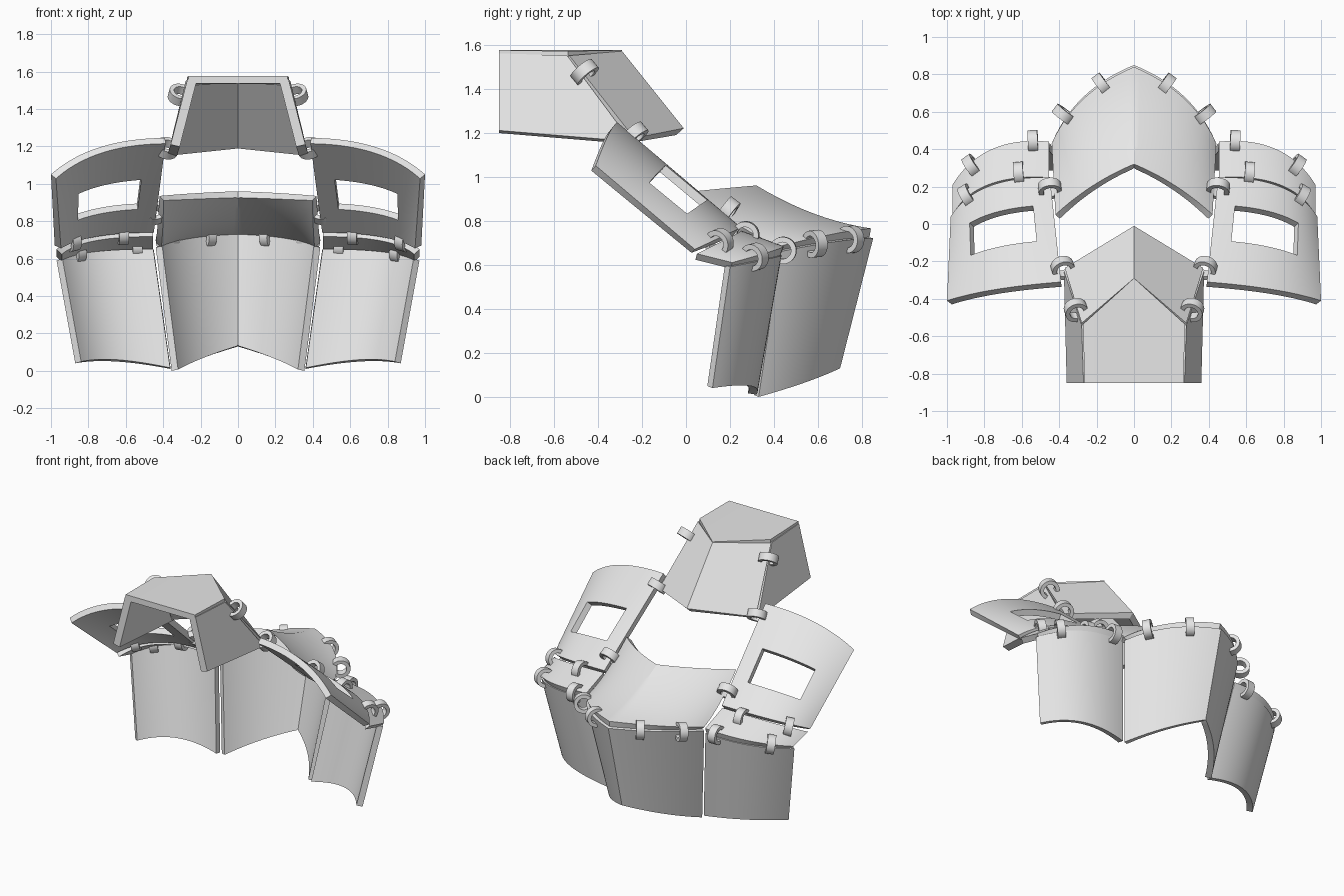
import bpy, bmesh, math
from mathutils import Vector, Matrix

if "Cube" in bpy.data.objects:
    bpy.data.objects.remove(bpy.data.objects["Cube"])

grey = bpy.data.materials.new("light grey")
grey.diffuse_color = (0.8, 0.8, 0.8, 1)
grey.use_nodes = True
grey.node_tree.nodes["Principled BSDF"].inputs["Base Color"].default_value = grey.diffuse_color


def finish(name, bm, thickness=0):
    """Mirror in x, thicken inward, then smooth the curved faces."""
    me = bpy.data.meshes.new(name)
    bm.to_mesh(me)
    bm.free()
    me.materials.append(grey)
    ob = bpy.data.objects.new(name, me)
    bpy.context.collection.objects.link(ob)
    m = ob.modifiers.new("mirror", 'MIRROR')
    m.use_clip = True
    m.merge_threshold = 0.0005
    if thickness:
        s = ob.modifiers.new("solid", 'SOLIDIFY')
        s.thickness = thickness
        s.offset = -1
        s.use_even_offset = True
    bpy.ops.object.select_all(action='DESELECT')
    ob.select_set(True)
    bpy.context.view_layer.objects.active = ob
    bpy.ops.object.convert(target='MESH')
    bpy.ops.object.shade_smooth_by_angle(angle=math.radians(25))
    return ob


def along(pts, t):
    """Straight line through 2 points or smooth curve through 3."""
    p = [Vector(q) for q in pts]
    if len(p) == 2:
        return p[0].lerp(p[1], t)
    return (p[0] * (2 * t - 1) * (t - 1) + p[1] * 4 * t * (1 - t)
            + p[2] * t * (2 * t - 1))


def plate(name, upper, lower, nu=1, nv=1, sag=0, hole=None, thickness=0.04):
    """Ruled plate between two edges; hole = (u0, u1, v0, v1) in grid cells."""
    bm = bmesh.new()
    grid = []
    for j in range(nv + 1):
        v = j / nv
        row = []
        for i in range(nu + 1):
            p = along(upper, i / nu).lerp(along(lower, i / nu), v)
            p.z -= sag * 4 * v * (1 - v)
            row.append(bm.verts.new(p))
        grid.append(row)
    for j in range(nv):
        for i in range(nu):
            if hole and hole[0] <= i < hole[1] and hole[2] <= j < hole[3]:
                continue
            bm.faces.new((grid[j][i], grid[j][i + 1],
                          grid[j + 1][i + 1], grid[j + 1][i]))
    for v in [v for v in bm.verts if not v.link_faces]:
        bm.verts.remove(v)
    return finish(name, bm, thickness)


# Snout: five-sided top, two sloping back panels, two sides, open front
plate("snout_top", [(0, -.85, 1.575), (.265, -.85, 1.575)],
      [(0, -.29, 1.575), (.272, -.535, 1.57)])
plate("snout_back", [(0, -.29, 1.57), (.28, -.53, 1.55)],
      [(0, -.01, 1.22), (.37, -.235, 1.175)])
plate("snout_side", [(.28, -.54, 1.55), (.27, -.85, 1.56)],
      [(.375, -.25, 1.16), (.36, -.85, 1.21)], thickness=0.05)

# Curved eye plates with a rectangular opening
plate("eye_plate", [(.39, -.31, 1.245), (.74, -.35, 1.195), (1.0, -.41, 1.05)],
      [(.45, .25, .77), (.78, .2, .745), (.98, .04, .67)],
      50, 15, hole=(7, 36, 6, 11))

# Strip between each eye plate and the side wall
plate("side_strip", [(.455, .25, .755), (.78, .21, .73), (.97, .05, .65)],
      [(.455, .44, .685), (.76, .4, .665), (.97, .21, .61)], 24)

# Creased centre plate, hollow along its slope
plate("centre_plate", [(0, .32, .96), (.22, .205, .95), (.42, .05, .935)],
      [(0, .84, .765), (.27, .67, .74), (.44, .43, .685)], 20, 10, sag=.03)

# Hanging walls
plate("centre_wall", [(0, .85, .72), (.27, .68, .705), (.44, .43, .66)],
      [(0, .70, .13), (.2, .54, .065), (.355, .33, 0)], 20)
plate("side_wall", [(.45, .43, .645), (.76, .39, .63), (.97, .2, .59)],
      [(.36, .32, .01), (.655, .29, .05), (.87, .12, .04)], 24)

# Binding rings: centre and direction of the seam they wrap
rings = [((.31, -.46, 1.475), (.1, .3, -.36)), ((.38, -.235, 1.19), (.1, .3, -.36)),
         ((.45, .19, .845), (.05, .4, -.3)),
         ((.615, .27, .735), (1, -.1, -.06)), ((.89, .15, .7), (1, -.6, -.25)),
         ((.54, .44, .665), (1, -.05, -.03)), ((.865, .31, .635), (1, -.7, -.2)),
         ((.17, .745, .715), (1, -.75, -.05)), ((.375, .585, .695), (1, -1.3, -.15))]
bm = bmesh.new()
n = 32
for centre, axis in rings:
    rot = Vector((0, 0, 1)).rotation_difference(Vector(axis)).to_matrix().to_4x4()
    mat = Matrix.Translation(centre) @ rot
    loops = []
    for k in range(n):
        a = 2 * math.pi * k / n
        loops.append([bm.verts.new(mat @ Vector((r * math.cos(a), r * math.sin(a), h)))
                      for r, h in ((.062, -.026), (.062, .026), (.038, .026), (.038, -.026))])
    for k in range(n):
        a, b = loops[k], loops[(k + 1) % n]
        for c in range(4):
            d = (c + 1) % 4
            bm.faces.new((a[c], b[c], b[d], a[d]))
bmesh.ops.recalc_face_normals(bm, faces=bm.faces)
finish("binding_rings", bm)
